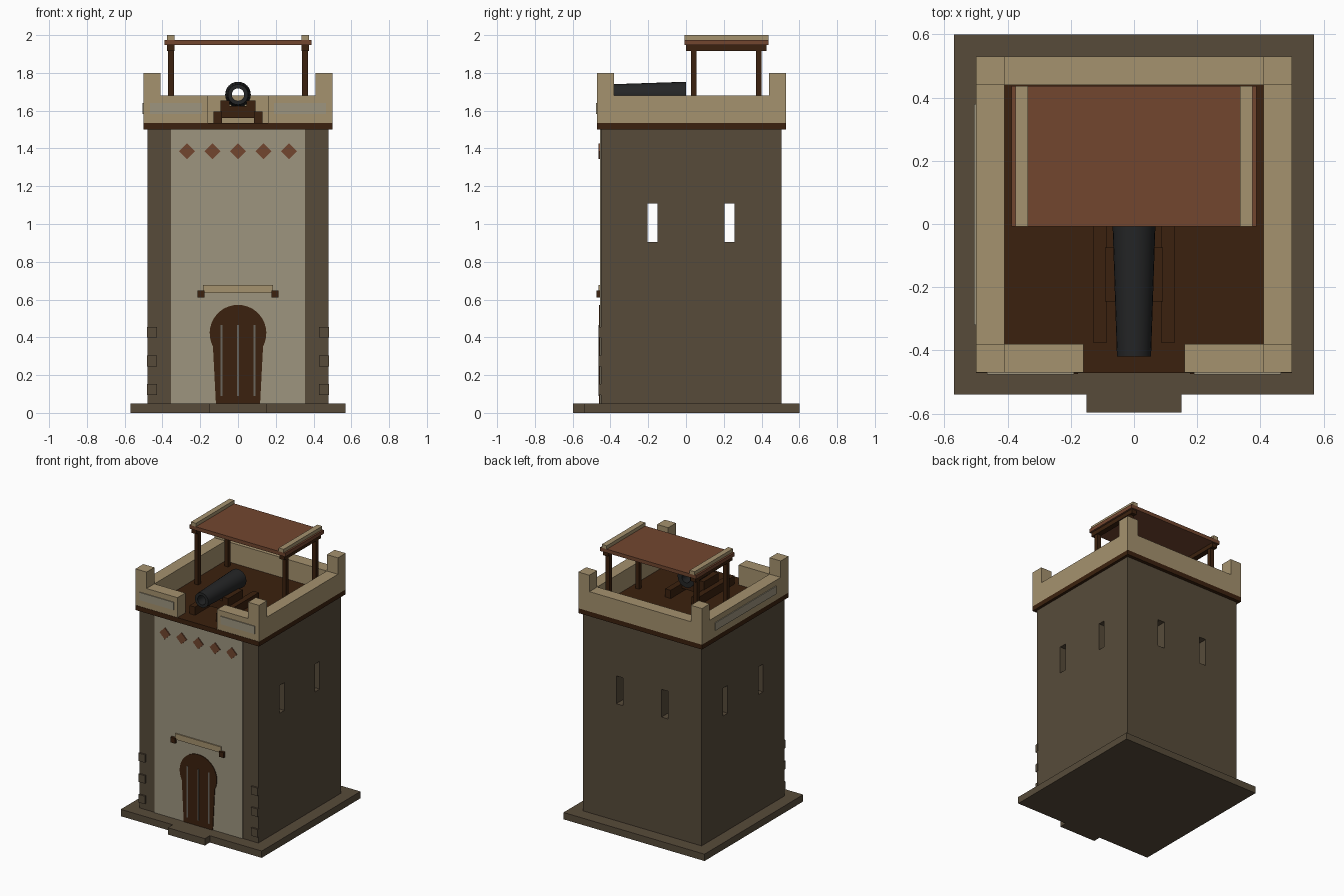
import bpy, bmesh, math
from mathutils import Vector

if "Cube" in bpy.data.objects:
    bpy.data.objects.remove(bpy.data.objects["Cube"])


def lin(h):
    out = []
    for i in (0, 2, 4):
        c = int(h[i:i + 2], 16) / 255
        out.append(c / 12.92 if c <= 0.04045 else ((c + 0.055) / 1.055) ** 2.4)
    return (*out, 1.0)


def material(name, h):
    m = bpy.data.materials.new(name)
    m.diffuse_color = lin(h)
    m.use_nodes = True
    m.node_tree.nodes["Principled BSDF"].inputs["Base Color"].default_value = m.diffuse_color
    return m


STONE = material("dark_stone", "574B3A")
PLASTER = material("pale_plaster", "9E957F")
SAND = material("sandstone", "A5926E")
WOOD = material("dark_wood", "3B210E")
CLAY = material("terracotta", "72462F")
IRON = material("black_iron", "242526")
GREY = material("grey_metal", "6A655C")


def finish(name, bm, mat):
    bmesh.ops.recalc_face_normals(bm, faces=bm.faces)
    me = bpy.data.meshes.new(name)
    bm.to_mesh(me)
    bm.free()
    if mat:
        me.materials.append(mat)
    ob = bpy.data.objects.new(name, me)
    bpy.context.collection.objects.link(ob)
    return ob


def boxes(name, mat, *ranges):
    """One object of boxes, each given as x0, x1, y0, y1, z0, z1."""
    bm = bmesh.new()
    for x0, x1, y0, y1, z0, z1 in ranges:
        vs = bmesh.ops.create_cube(bm, size=1)["verts"]
        for v in vs:
            v.co = Vector(((x0 + x1) / 2 + v.co.x * (x1 - x0),
                           (y0 + y1) / 2 + v.co.y * (y1 - y0),
                           (z0 + z1) / 2 + v.co.z * (z1 - z0)))
    return finish(name, bm, mat)


def pair(name, mat, *ranges):
    """Boxes plus their mirror images in x."""
    both = list(ranges) + [(-r[1], -r[0], *r[2:]) for r in ranges]
    return boxes(name, mat, *both)


def plate(name, mat, pts, y0, y1):
    """Extrude an x,z outline from y0 to y1."""
    bm = bmesh.new()
    f = bm.faces.new([bm.verts.new((x, y0, z)) for x, z in pts])
    ext = bmesh.ops.extrude_face_region(bm, geom=[f])["geom"]
    for v in ext:
        if isinstance(v, bmesh.types.BMVert):
            v.co.y = y1
    return finish(name, bm, mat)


def cut(ob, cutter):
    m = ob.modifiers.new("cut", "BOOLEAN")
    m.operation = "DIFFERENCE"
    m.solver = "EXACT"
    m.object = cutter
    cutter.hide_render = True
    cutter.hide_viewport = True


# Base and doorstep
boxes("base_slab", STONE, (-.57, .57, -.54, .60, 0, .05))
boxes("doorstep", STONE, (-.15, .15, -.597, -.54, 0, .05))

# Hollow tower with slit windows
tower = boxes("tower_body", STONE, (-.48, .48, -.45, .505, .05, 1.50))
cut(tower, boxes("cutter_inside", STONE, (-.40, .40, -.37, .425, .12, 1.44)))
cut(tower, boxes("cutter_side_slits", STONE,
                 (-.6, .6, -.205, -.15, .905, 1.108),
                 (-.6, .6, .204, .258, .905, 1.108)))
cut(tower, pair("cutter_back_slits", STONE, (.155, .21, .40, .6, .905, 1.108)))

# Front panel and corner stones
boxes("front_panel", PLASTER, (-.355, .355, -.455, -.445, .05, 1.50))
pair("corner_stones", STONE,
     *[(.43, .482, -.462, -.44, z, z + .058) for z in (.095, .245, .398)])

# Keyhole door with strips
a0 = math.asin(-.07 / .15)
arc = [a0 + (math.pi - 2 * a0) * i / 24 for i in range(25)]
outline = [(-.117, .05), (.117, .05)] + [
    (.15 * math.cos(a), .422 + .15 * math.sin(a)) for a in arc]
plate("door", WOOD, outline, -.46, -.45)
boxes("door_strips", GREY,
      *[(x - .005, x + .005, -.463, -.455, .09, .465) for x in (-.087, 0, .087)])

# Lintel above the door
boxes("door_lintel", SAND, (-.185, .185, -.463, -.45, .635, .678))
pair("lintel_brackets", WOOD, (.177, .215, -.475, -.45, .61, .648))

# Diamond tiles
for i in range(5):
    x, z, r = (i - 2) * .135, 1.385, .042
    plate(f"diamond_tile_{i + 1}", CLAY,
          [(x - r, z), (x, z - r), (x + r, z), (x, z + r)], -.462, -.45)

# Roof deck, parapet and corner merlons
boxes("roof_deck", WOOD, (-.50, .50, -.472, .53, 1.50, 1.535))
pair("parapet_sides", SAND, (.41, .50, -.47, .53, 1.535, 1.68))
boxes("parapet_back", SAND, (-.41, .41, .44, .53, 1.535, 1.68))
pair("parapet_front", SAND, (.16, .41, -.47, -.38, 1.535, 1.68))
pair("merlons", SAND, (.41, .50, -.47, -.38, 1.68, 1.80),
     (.41, .50, .44, .53, 1.68, 1.80))
pair("parapet_front_plates", PLASTER, (.19, .465, -.476, -.468, 1.583, 1.64))
boxes("parapet_left_plate", PLASTER, (-.506, -.498, -.32, .38, 1.583, 1.64))

# Awning
pair("awning_posts", WOOD, (.34, .37, .026, .056, 1.535, 1.92),
     (.34, .37, .37, .40, 1.535, 1.92))
pair("awning_beams", WOOD, (.335, .375, 0, .425, 1.917, 1.948))
boxes("awning_cloth", CLAY, (-.388, .388, -.008, .437, 1.948, 1.975))
pair("awning_bars", SAND, (.335, .375, -.008, .437, 1.975, 2.0))

# Cannon carriage
pair("carriage_rails", WOOD, (.085, .13, -.375, .055, 1.535, 1.595))
boxes("carriage_bed", WOOD, (-.085, .085, -.245, -.075, 1.56, 1.60))
boxes("carriage_saddle", WOOD, (-.092, .092, -.245, -.075, 1.595, 1.625))
pair("carriage_cheeks", WOOD, (.045, .092, -.245, -.075, 1.625, 1.655))

# Open cannon barrel: a ring profile swept around the y axis
SEG = 24
bm = bmesh.new()
rings = [[bm.verts.new((r * math.cos(2 * math.pi * i / SEG), y,
                        1.685 + r * math.sin(2 * math.pi * i / SEG)))
          for i in range(SEG)]
         for r, y in ((.054, -.42), (.068, 0), (.033, 0), (.033, -.42))]
for k in range(4):
    p, q = rings[k], rings[(k + 1) % 4]
    for i in range(SEG):
        j = (i + 1) % SEG
        bm.faces.new((p[i], p[j], q[j], q[i]))
barrel = finish("cannon_barrel", bm, IRON)
bpy.context.view_layer.objects.active = barrel
barrel.select_set(True)
bpy.ops.object.shade_smooth_by_angle(angle=math.radians(35))
